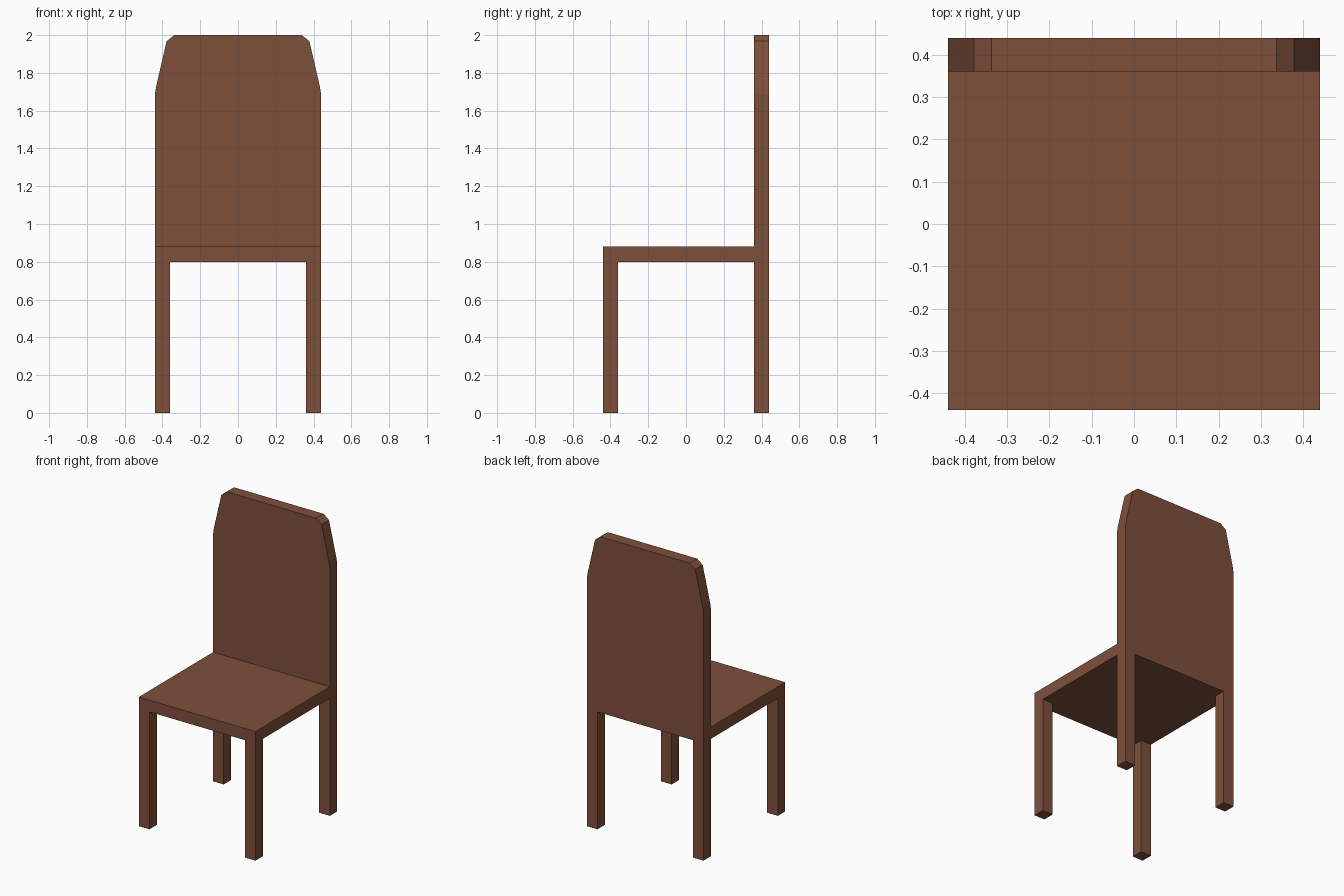
import bpy, bmesh

if "Cube" in bpy.data.objects:
    bpy.data.objects.remove(bpy.data.objects["Cube"])

HALF, T = 0.44, 0.08           # half width of the chair, board and leg thickness
SEAT_Z, SEAT_TOP = 0.80, 0.88

wood = bpy.data.materials.new("brown wood")
wood.diffuse_color = (0.21, 0.08, 0.044, 1)
wood.use_nodes = True
wood.node_tree.nodes["Principled BSDF"].inputs["Base Color"].default_value = wood.diffuse_color


def finish(name, bm):
    bmesh.ops.recalc_face_normals(bm, faces=bm.faces)
    mesh = bpy.data.meshes.new(name)
    bm.to_mesh(mesh)
    bm.free()
    mesh.materials.append(wood)
    obj = bpy.data.objects.new(name, mesh)
    bpy.context.collection.objects.link(obj)
    return obj


def box(name, lo, hi):
    bm = bmesh.new()
    bmesh.ops.create_cube(bm, size=1)
    for v in bm.verts:
        v.co = [l + (c + 0.5) * (h - l) for l, h, c in zip(lo, hi, v.co)]
    return finish(name, bm)


# Seat board, meeting the front of the backrest
box("seat", (-HALF, -HALF, SEAT_Z), (HALF, HALF - T, SEAT_TOP))

# Four square legs
for side, x in (("left", -HALF), ("right", HALF - T)):
    for end, y in (("front", -HALF), ("back", HALF - T)):
        box(f"{end}_{side}_leg", (x, y, 0), (x + T, y + T, SEAT_Z))

# Backrest: mirrored outline with tapered shoulders, extruded backwards
right = [(HALF, SEAT_Z), (HALF, 1.685), (0.434, 1.725), (0.378, 1.968), (0.337, 2.0)]
outline = right + [(-x, z) for x, z in reversed(right)]
bm = bmesh.new()
face = bm.faces.new([bm.verts.new((x, HALF - T, z)) for x, z in outline])
ext = bmesh.ops.extrude_face_region(bm, geom=[face], use_keep_orig=True)
moved = [g for g in ext["geom"] if isinstance(g, bmesh.types.BMVert)]
bmesh.ops.translate(bm, verts=moved, vec=(0, T, 0))
finish("backrest", bm)
